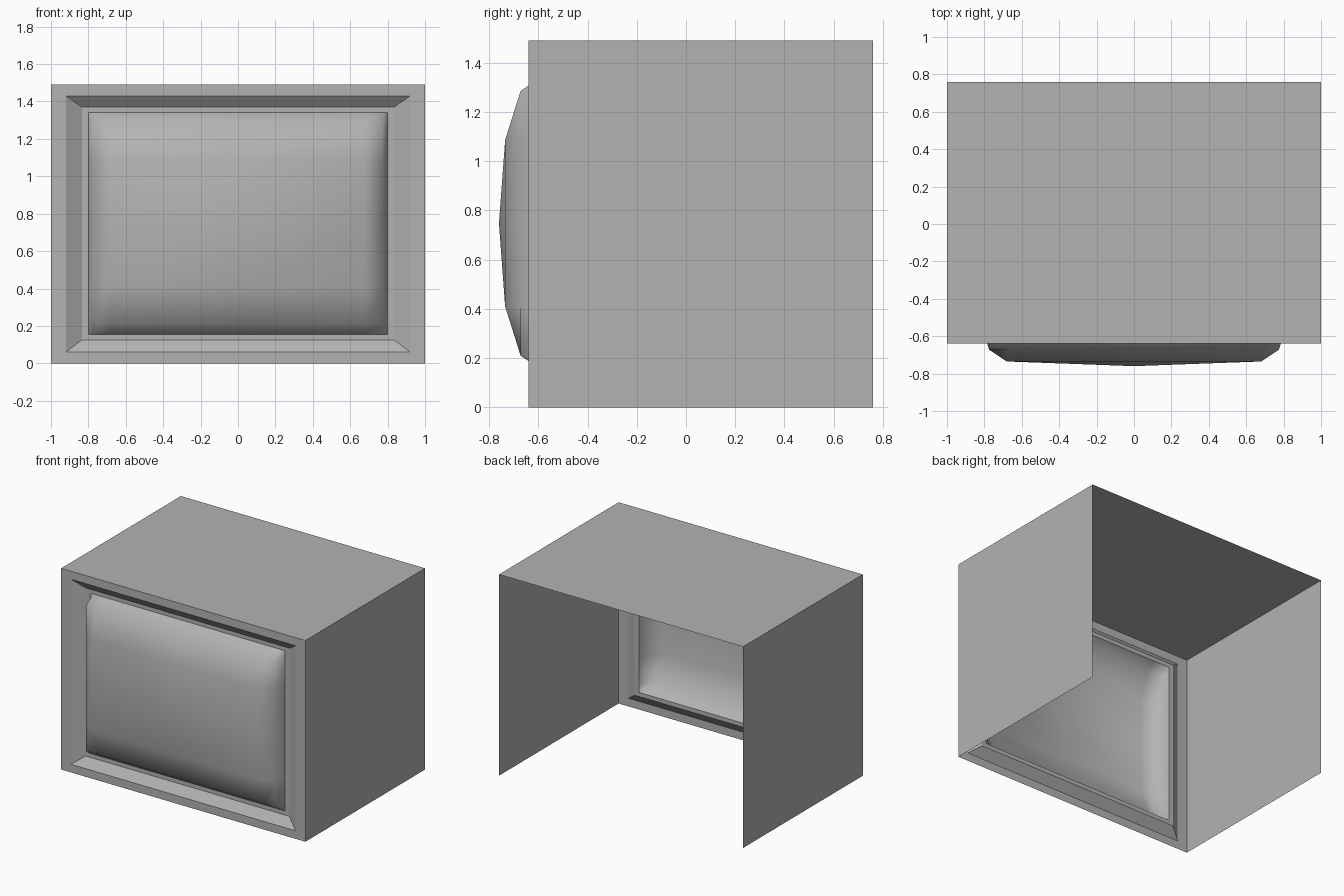
import bpy, bmesh

old = bpy.data.objects.get("Cube")
if old:
    bpy.data.objects.remove(old, do_unlink=True)

# One plain grey for the whole set
grey = bpy.data.materials.new("plain grey")
grey.use_nodes = True
colour = (0.45, 0.45, 0.45, 1)
grey.diffuse_color = colour
bsdf = next(n for n in grey.node_tree.nodes if n.type == 'BSDF_PRINCIPLED')
bsdf.inputs["Base Color"].default_value = colour

FRONT, BACK, HEIGHT = -0.64, 0.76, 1.49


def finish(name, bm, smooth=False):
    mesh = bpy.data.meshes.new(name)
    bm.to_mesh(mesh)
    bm.free()
    mesh.materials.append(grey)
    obj = bpy.data.objects.new(name, mesh)
    bpy.context.collection.objects.link(obj)
    for poly in mesh.polygons:
        poly.use_smooth = smooth
    return obj


def rect(bm, half, low, high, y):
    corners = [(-half, low), (half, low), (half, high), (-half, high)]
    return [bm.verts.new((x, y, z)) for x, z in corners]


# Cabinet: thin shell of two sides and a top, open behind and below
bm = bmesh.new()
front = rect(bm, 1, 0, HEIGHT, FRONT)
back = rect(bm, 1, 0, HEIGHT, BACK)
for a, b in ((1, 2), (2, 3), (3, 0)):
    bm.faces.new((front[a], back[a], back[b], front[b]))
finish("cabinet", bm)

# Front frame: flat border, sloped recess, narrow flat lip
bm = bmesh.new()
loops = [rect(bm, *r) for r in (
    (1, 0, HEIGHT, FRONT),
    (0.92, 0.06, 1.43, FRONT),
    (0.835, 0.125, 1.37, FRONT + 0.05),
    (0.80, 0.155, 1.34, FRONT + 0.05))]
for outer, inner in zip(loops, loops[1:]):
    for i in range(4):
        j = (i + 1) % 4
        bm.faces.new((outer[i], outer[j], inner[j], inner[i]))
finish("front_frame", bm)

# Bulging screen: grid of nested rings, deepest at the rim
half_widths = (0, 0.68, 0.775, 0.80)
half_heights = (0, 0.338, 0.538, 0.593)
depths = (-0.76, -0.735, -0.672, FRONT + 0.05)
bm = bmesh.new()


def signed(values, i):
    return values[abs(i)] * (1 if i >= 0 else -1)


steps = range(-3, 4)
grid = {(i, j): bm.verts.new((signed(half_widths, i),
                              depths[max(abs(i), abs(j))],
                              0.748 + signed(half_heights, j)))
        for i in steps for j in steps}
for i in steps[:-1]:
    for j in steps[:-1]:
        bm.faces.new((grid[i, j], grid[i + 1, j],
                      grid[i + 1, j + 1], grid[i, j + 1]))
finish("screen", bm, smooth=True)
